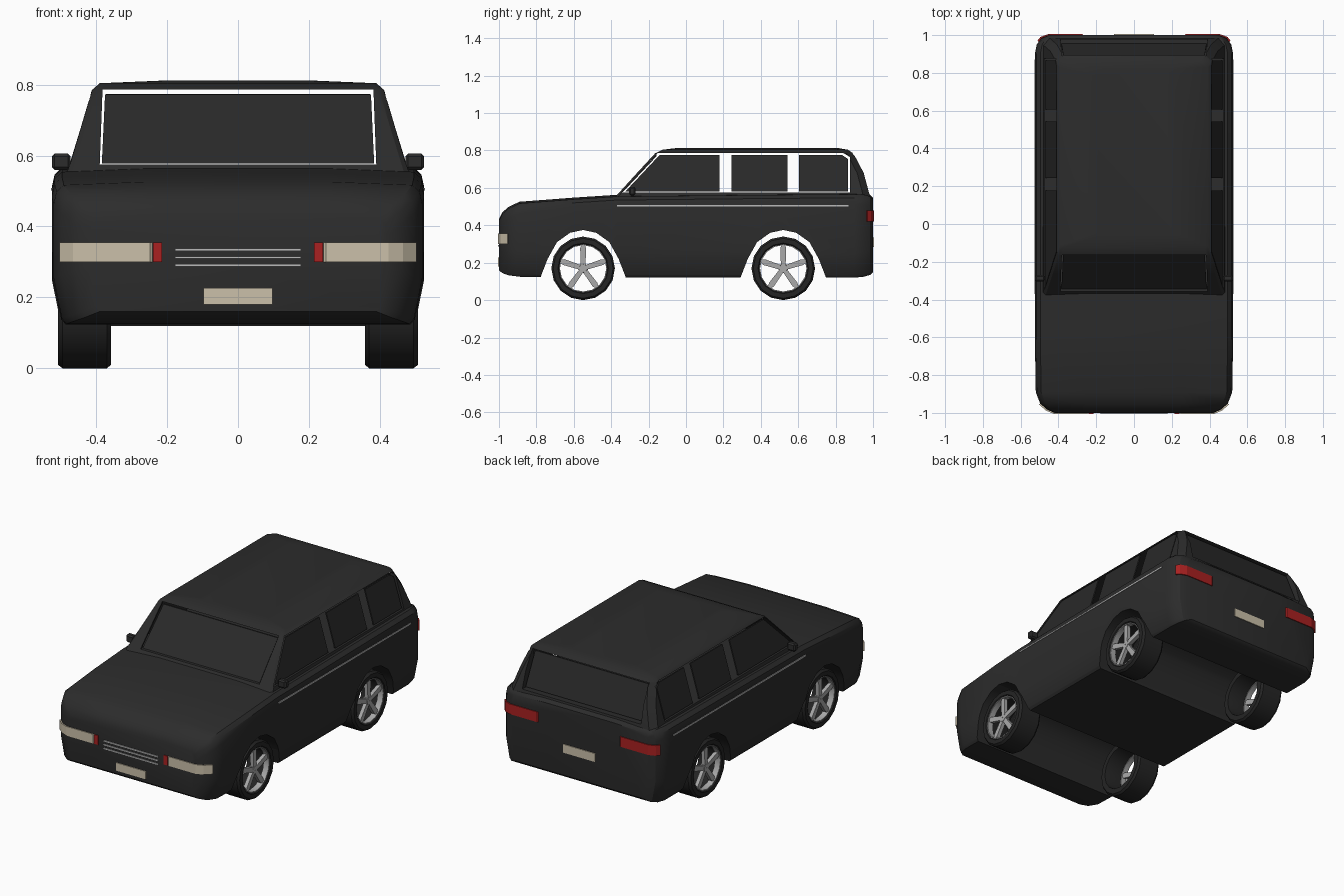
import bpy, bmesh, math
from mathutils import Vector

if "Cube" in bpy.data.objects:
    bpy.data.objects.remove(bpy.data.objects["Cube"], do_unlink=True)


def material(name, r, g, b):
    m = bpy.data.materials.new(name)
    m.use_nodes = True
    m.diffuse_color = (r, g, b, 1)
    m.node_tree.nodes["Principled BSDF"].inputs["Base Color"].default_value = (r, g, b, 1)
    return m


BODY = material("charcoal paint", .025, .025, .025)
GLASS = material("dark glass", .022, .022, .022)
TYRE = material("tyre rubber", .018, .018, .018)
RIM = material("wheel silver", .4, .4, .4)
CREAM = material("lamp cream", .6, .53, .4)
RED = material("lamp red", .4, .015, .015)
TRIM = material("bright trim", .5, .5, .5)


def loft(name, rings, mat, closed=False, smooth=True):
    """Skin a list of equal point rings; cap the ends or join them up."""
    bm = bmesh.new()
    vs = [[bm.verts.new(p) for p in ring] for ring in rings]
    pairs = list(zip(vs, vs[1:])) + ([(vs[-1], vs[0])] if closed else [])
    for a, b in pairs:
        n = len(a)
        for i in range(n):
            j = (i + 1) % n
            bm.faces.new((a[i], a[j], b[j], b[i]))
    if not closed:
        bm.faces.new(vs[0])
        bm.faces.new(vs[-1])
    bmesh.ops.recalc_face_normals(bm, faces=bm.faces)
    mesh = bpy.data.meshes.new(name)
    bm.to_mesh(mesh)
    bm.free()
    ob = bpy.data.objects.new(name, mesh)
    bpy.context.collection.objects.link(ob)
    mesh.materials.append(mat)
    if smooth:
        shade(ob)
    return ob


def select(ob):
    bpy.ops.object.select_all(action='DESELECT')
    ob.select_set(True)
    bpy.context.view_layer.objects.active = ob


def shade(ob):
    select(ob)
    bpy.ops.object.shade_smooth_by_angle(angle=math.radians(32))


def prism(name, pts, vec, mat):
    v = Vector(vec)
    return loft(name, [pts, [Vector(p) + v for p in pts]], mat, smooth=False)


def box(name, x, y, z, mat):
    pts = [(x[0], y[0], z[0]), (x[1], y[0], z[0]), (x[1], y[0], z[1]), (x[0], y[0], z[1])]
    return prism(name, pts, (0, y[1] - y[0], 0), mat)


def cut(ob, cutter):
    cutter.hide_render = True
    m = ob.modifiers.new("cut", 'BOOLEAN')
    m.operation, m.solver, m.object = 'DIFFERENCE', 'EXACT', cutter
    select(ob)
    bpy.ops.object.modifier_apply(modifier=m.name)
    bpy.data.objects.remove(cutter, do_unlink=True)


# Lower body: cross-sections along the length (y, half width, bottom, top)
def section(y, w, bot, top):
    half = [(.93, bot), (.955, bot + .015), (1, bot + .13), (1, top - .06),
            (.985, top - .025), (.945, top - .006), (.5, top + .003)]
    right = [(w * k, y, z) for k, z in half]
    return right + [(-x, y, z) for x, y, z in reversed(right)]


stations = [(-1, .42, .16, .43), (-.983, .46, .145, .465), (-.95, .497, .133, .495),
            (-.89, .52, .125, .523), (-.6, .525, .12, .545), (-.37, .525, .12, .56),
            (.4, .525, .12, .568), (.9, .525, .12, .572), (.95, .515, .125, .57),
            (.985, .49, .135, .56), (1, .45, .15, .545)]
body = loft("lower_body", [section(*s) for s in stations], BODY)

# Wheel arches run right across
AXLES = (-.55, .52)
arch = [(.24, .08), (.225, .13), (.19, .22), (.14, .31), (.07, .36)]
for yc in AXLES:
    out = arch + [(0, .375)] + [(-d, z) for d, z in reversed(arch)]
    cut(body, prism("arch_cutter", [(-1, yc + d, z) for d, z in out], (2, 0, 0), BODY))
shade(body)


# Cabin shell: plan rings by height (z, half width, front y, rear y)
def plan(z, w, f, r, c=.035):
    right = [(w - c * .4, f), (w, f + c * .4), (w, r - c), (w - c, r)]
    pts = right + [(-x, y) for x, y in reversed(right)]
    return [(x, y, z) for x, y in pts]


cabin = loft("cabin_frame", [plan(.55, .483, -.38, .985), plan(.68, .443, -.262, .95),
                             plan(.785, .412, -.165, .895), plan(.804, .39, -.125, .865),
                             plan(.812, .2, -.06, .82)], BODY)
opening = [(-.345, .575), (-.15, .787), (.84, .787), (.877, .765), (.877, .575)]
cut(cabin, prism("side_cutter", [(-1, y, z) for y, z in opening], (2, 0, 0), BODY))
screen = [(-.39, .575), (.39, .575), (.382, .786), (-.382, .786)]
cut(cabin, prism("screen_cutter", [(x, -2, z) for x, z in screen], (0, 4, 0), BODY))
shade(cabin)

# Glass panes, set loose in their openings
prism("windscreen", [(-.384, -.345, .578), (.384, -.345, .578),
                     (.375, -.163, .772), (-.375, -.163, .772)], (0, .008, 0), GLASS)
prism("rear_window", [(-.384, .955, .582), (.384, .955, .582),
                      (.372, .882, .773), (-.372, .882, .773)], (0, -.008, 0), GLASS)
panes = {"front": [(-.325, .58), (-.142, .775), (.178, .775), (.178, .58)],
         "middle": [(.243, .58), (.243, .775), (.543, .775), (.543, .58)],
         "rear": [(.605, .58), (.605, .775), (.835, .775), (.866, .755), (.866, .58)]}
for side, s in (("left", 1), ("right", -1)):
    for name, pts in panes.items():
        prism(f"{side}_{name}_window",
              [(s * (.47 - .3 * (z - .575)), y, z) for y, z in pts], (-s * .008, 0, 0), GLASS)

# Lamps wrapping round the corners
def wrap(name, path, z0, z1, s, mat):
    rings = []
    for x, y in path:
        d = Vector((x * .006 / .5, math.copysign(.005, y)))
        a, b = (s * (x + d.x), y + d.y), (s * (x - .01), y - d.y)
        rings.append([(*a, z0), (*a, z1), (*b, z1), (*b, z0)])
    loft(name, rings, mat, smooth=False)


for side, s in (("left", 1), ("right", -1)):
    wrap(f"{side}_headlamp", [(.245, -1), (.42, -1), (.46, -.983), (.497, -.95)],
         .3, .355, s, CREAM)
    wrap(f"{side}_tail_lamp", [(.27, 1), (.45, 1), (.49, .985), (.505, .965)],
         .42, .48, s, RED)
    box(f"{side}_indicator", (s * .215, s * .24), (-1.005, -.99), (.3, .355), RED)
    # Side trim line
    box(f"{side}_side_stripe", (s * .52, s * .528), (-.37, .87), (.501, .509), TRIM)
    # Door mirror
    m = box(f"{side}_mirror", (s * .472, s * .525), (-.305, -.27), (.56, .606), BODY)
    b = m.modifiers.new("soft edges", 'BEVEL')
    b.width = .008
    box(f"{side}_mirror_stalk", (s * .44, s * .48), (-.295, -.28), (.565, .58), BODY)

# Grille bars and plates
for i in range(3):
    z = .29 + i * .0225
    box(f"grille_bar_{i + 1}", (-.178, .178), (-1.005, -.99), (z - .0035, z + .0035), TRIM)
box("front_plate", (-.098, .098), (-1.005, -.99), (.18, .227), CREAM)
box("rear_plate", (-.105, .105), (.99, 1.005), (.285, .335), CREAM)

# Wheels: hollow lathed tyre, thin rim band and five spokes
def lathe(name, profile, y, s, mat, n=16):
    rings = []
    for i in range(n):
        a = math.tau * i / n
        rings.append([(s * x, y + r * math.sin(a), .17 - r * math.cos(a)) for x, r in profile])
    return loft(name, rings, mat, closed=True)


for end, y in zip(("front", "rear"), AXLES):
    for side, s in (("left", 1), ("right", -1)):
        tag = f"{end}_{side}"
        lathe(f"{tag}_tyre", [(.358, .13), (.358, .16), (.37, .17), (.495, .17),
                              (.508, .16), (.508, .135), (.5, .128), (.365, .128)], y, s, TYRE)
        lathe(f"{tag}_rim", [(.47, .124), (.47, .129), (.503, .129), (.503, .124)], y, s, RIM)
        for k in range(5):
            a = math.tau * k / 5
            u, v = Vector((0, math.sin(a), math.cos(a))), Vector((0, math.cos(a), -math.sin(a)))
            c = Vector((s * .475, y, .17))
            prism(f"{tag}_spoke_{k + 1}", [c - v * .012, c + v * .012, c + u * .108 + v * .016,
                                          c + u * .126 + v * .008, c + u * .126 - v * .008,
                                          c + u * .108 - v * .016], (s * .022, 0, 0), RIM)
        lathe(f"{tag}_hub", [(.47, .003), (.47, .026), (.499, .022), (.499, .003)], y, s, RIM, 10)
